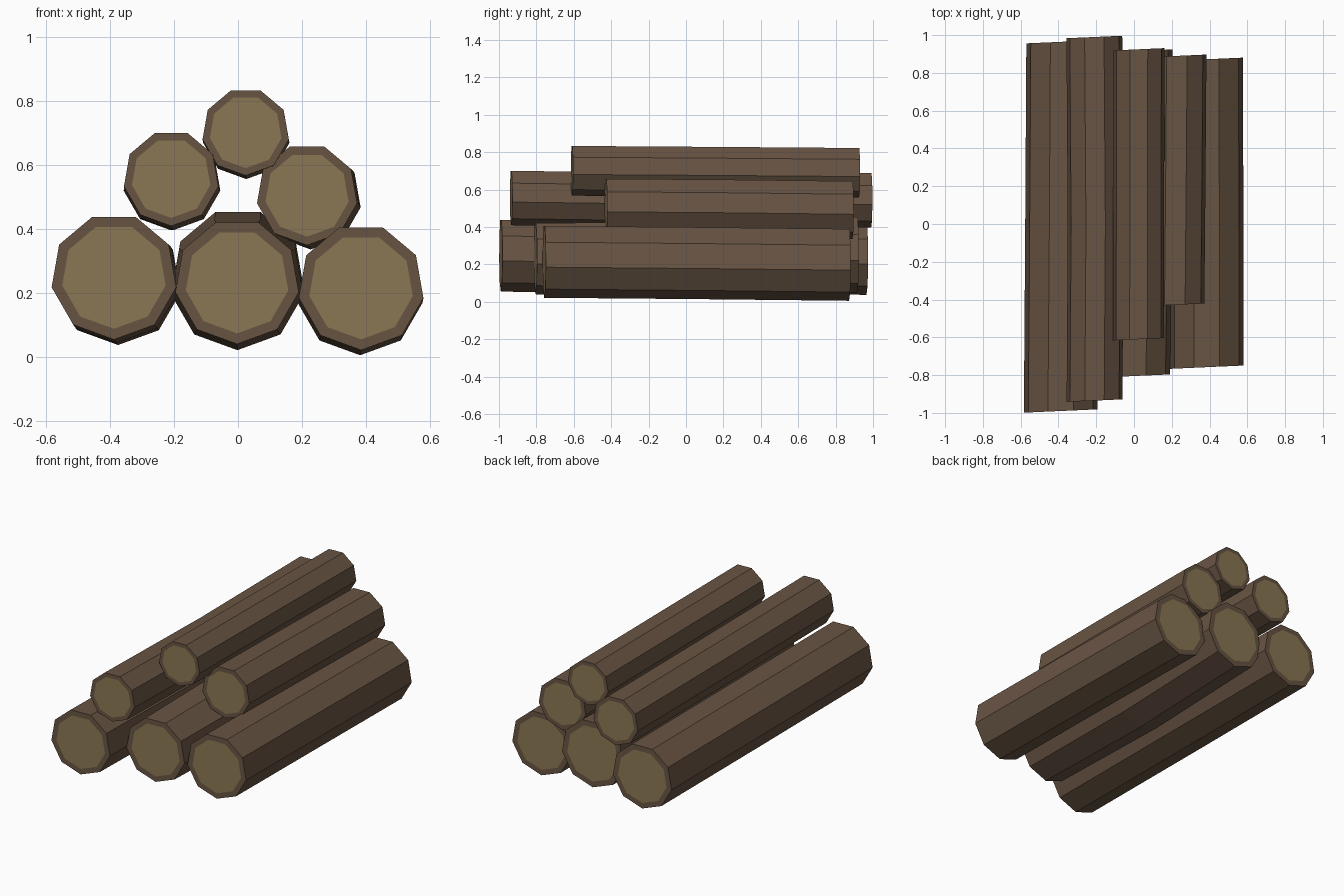
import bpy, bmesh, math

if "Cube" in bpy.data.objects:
    bpy.data.objects.remove(bpy.data.objects["Cube"])

def srgb(r, g, b):
    f = lambda c: (c / 255 / 12.92) if c < 10.3 else ((c / 255 + 0.055) / 1.055) ** 2.4
    return (f(r), f(g), f(b), 1.0)

def material(name, colour):
    m = bpy.data.materials.new(name)
    m.diffuse_color = colour
    m.use_nodes = True
    m.node_tree.nodes["Principled BSDF"].inputs["Base Color"].default_value = m.diffuse_color
    return m

BARK = material("brown_bark", srgb(104, 84, 67))
WOOD = material("pale_cut_wood", srgb(139, 120, 84))

SIDES = 9        # every log is a nine-sided prism with a corner at the bottom
SLANT = 0.045    # saw cuts are slightly skewed
HEART = 0.83     # size of the pale wood on each cut end

def ring(bm, x, y, z, r):
    verts = []
    for k in range(SIDES):
        a = math.radians(-90) + k * math.tau / SIDES
        dx = r * math.cos(a)
        verts.append(bm.verts.new((x + dx, y + SLANT * dx, z + r * math.sin(a))))
    return verts

def bridge(bm, a, b):
    for k in range(SIDES):
        n = (k + 1) % SIDES
        bm.faces.new((a[k], a[n], b[n], b[k]))

def log(name, front, middle, back):
    """Each station is (x, y, z, radius); ends get an inset wood face."""
    bm = bmesh.new()
    rings = [ring(bm, *s) for s in (front, middle, back)]
    bridge(bm, rings[0], rings[1])
    bridge(bm, rings[1], rings[2])
    for (x, y, z, r), outer in ((front, rings[0]), (back, rings[2])):
        inner = ring(bm, x, y, z, r * HEART)
        bridge(bm, outer, inner)
        bm.faces.new(inner).material_index = 1
    bmesh.ops.recalc_face_normals(bm, faces=bm.faces)
    me = bpy.data.meshes.new(name)
    bm.to_mesh(me)
    bm.free()
    me.materials.append(BARK)
    me.materials.append(WOOD)
    bpy.context.collection.objects.link(bpy.data.objects.new(name, me))

# bottom row
log("bottom_left_log", (-.388, -.990, .253, .198), (-.380, 0, .243, .199), (-.375, .965, .236, .198))
log("bottom_middle_log", (-.003, -.805, .237, .196), (-.002, .05, .232, .210), (0, .915, .258, .208))
log("bottom_right_log", (.385, -.758, .220, .198), (.384, .05, .213, .198), (.382, .872, .204, .198))
# second row
log("upper_left_log", (-.209, -.935, .560, .150), (-.203, 0, .547, .150), (-.210, .990, .547, .150))
log("upper_right_log", (.216, -.428, .509, .159), (.222, .23, .504, .159), (.227, .890, .496, .159))
# top
log("top_log", (.024, -.610, .705, .137), (.025, .15, .700, .137), (.026, .925, .694, .137))
